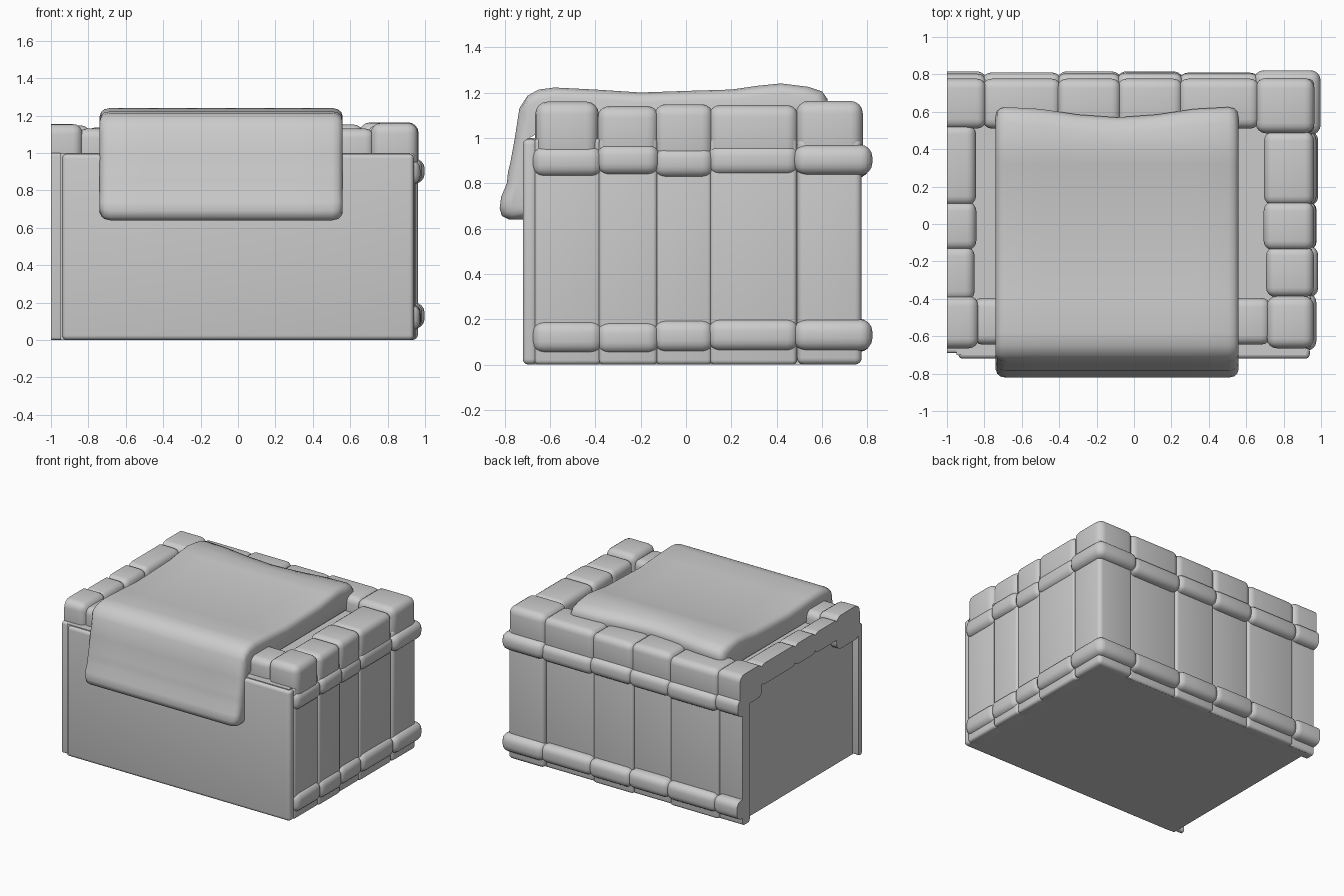
import bpy, bmesh, random
from math import radians
from mathutils import Vector

if "Cube" in bpy.data.objects:
    bpy.data.objects.remove(bpy.data.objects["Cube"])

random.seed(4)
CUT = -1.0  # flat plane that trims the left end


def finish(name, bm, angle=50):
    # trim everything beyond the left plane, then make a smooth object
    if min(v.co.x for v in bm.verts) < CUT - 1e-4:
        res = bmesh.ops.bisect_plane(bm, geom=bm.verts[:] + bm.edges[:] + bm.faces[:],
                                     plane_co=(CUT, 0, 0), plane_no=(-1, 0, 0), clear_outer=True)
        edges = [g for g in res["geom_cut"] if isinstance(g, bmesh.types.BMEdge)]
        bmesh.ops.holes_fill(bm, edges=edges)
    bmesh.ops.recalc_face_normals(bm, faces=bm.faces)
    me = bpy.data.meshes.new(name)
    bm.to_mesh(me)
    bm.free()
    ob = bpy.data.objects.new(name, me)
    bpy.context.collection.objects.link(ob)
    bpy.ops.object.select_all(action='DESELECT')
    bpy.context.view_layer.objects.active = ob
    ob.select_set(True)
    bpy.ops.object.shade_smooth_by_angle(angle=radians(angle))
    return ob


def rbox(name, x, y, z, r=0.03, seg=4):
    # rounded box from three ranges
    bm = bmesh.new()
    bmesh.ops.create_cube(bm, size=1)
    for v in bm.verts:
        v.co = Vector([lo if c < 0 else hi for c, (lo, hi) in zip(v.co, (x, y, z))])
    if r:
        r = min([r] + [(b - a) * 0.48 for a, b in (x, y, z)])
        bmesh.ops.bevel(bm, geom=bm.edges[:], offset=r, segments=seg, profile=0.5, affect='EDGES')
    return finish(name, bm)


def jit(a):
    return random.uniform(-a, a)


# inner box and front slab
rbox("inner_box", (-0.95, 0.92), (-0.70, 0.73), (0, 1.0), 0)
rbox("front_panel", (-0.94, 0.94), (-0.72, -0.655), (0, 0.995), 0.025)
rbox("front_left_strip", (-1.1, -0.92), (-0.69, -0.65), (0, 1.0), 0.015)

# right side: wall panels, two bands and puffy top blocks
ys = [-0.665, -0.38, -0.13, 0.11, 0.485]
for i, (a, b) in enumerate(zip(ys, ys[1:])):
    o = 0.945 + (0.008 if i % 2 else 0)
    rbox("side_panel", (0.85, o), (a - 0.004, b + 0.004), (0, 1.0), 0.02)
    for z0, z1 in ((0.055, 0.195), (0.83, 0.965)):
        d = jit(0.008)
        rbox("side_band", (0.85, 0.98 + jit(0.008)), (a - 0.012, b + 0.012), (z0 + d, z1 + d), 0.05)
    if i > 0:
        rbox("side_top_block", (0.70 + jit(0.012), 0.962), (a - 0.01, b + 0.01), (0.9, 1.143 + jit(0.006)), 0.05)

# back: wall panels, two bands and puffy top blocks
xs = [-1.2, -0.8, -0.4, -0.08, 0.25, 0.66]
for i, (a, b) in enumerate(zip(xs, xs[1:])):
    o = 0.745 + (0.015 if i % 2 else 0)
    rbox("back_panel", (a - 0.004, b + 0.004), (0.66, o), (0, 1.0), 0.02)
    for z0, z1 in ((0.055, 0.195), (0.83, 0.965)):
        d = jit(0.008)
        rbox("back_band", (a - 0.012, b + 0.012), (0.66, 0.81 + jit(0.008)), (z0 + d, z1 + d), 0.05)
    rbox("back_top_block", (a - 0.01, b + 0.01), (0.51, 0.777), (0.9, 1.145 + jit(0.01)), 0.05)

# back right corner post with its bands
rbox("corner_post", (0.66, 0.962), (0.49, 0.775), (0, 1.0), 0.03)
rbox("corner_top_block", (0.65, 0.965), (0.485, 0.78), (0.9, 1.163), 0.055)
for z0, z1 in ((0.06, 0.2), (0.835, 0.97)):
    rbox("corner_band", (0.64, 0.998), (0.475, 0.822), (z0, z1), 0.055)

# front corner blocks and the rail between them
rbox("front_right_block", (0.71, 0.962), (-0.665, -0.385), (0.9, 1.16), 0.055)
rbox("front_right_rail", (0.5, 0.73), (-0.645, -0.395), (0.9, 1.13), 0.05)
rbox("front_left_block", (-1.2, -0.83), (-0.665, -0.385), (0.9, 1.155), 0.055)
rbox("front_left_rail", (-0.86, -0.65), (-0.645, -0.395), (0.9, 1.13), 0.05)

# left top blocks, trimmed by the left plane
yl = [-0.40, -0.13, 0.11, 0.52]
for a, b in zip(yl, yl[1:]):
    rbox("left_top_block", (-1.15, -0.845 + jit(0.008)), (a - 0.01, b + 0.01), (0.98, 1.14 + jit(0.006)), 0.05)

# recessed lid between the blocks
rbox("lid", (-0.88, 0.74), (-0.45, 0.55), (0.95, 1.04), 0)

# draped cushion: side profile (y, z) swept across the width
profile = [(0.58, 1.05), (0.62, 1.12), (0.625, 1.17), (0.60, 1.205), (0.54, 1.225), (0.42, 1.24),
           (0.32, 1.23), (0.2, 1.213), (0.0, 1.207), (-0.2, 1.2), (-0.4, 1.213), (-0.58, 1.222),
           (-0.65, 1.213), (-0.70, 1.185), (-0.735, 1.13), (-0.755, 1.0), (-0.775, 0.89),
           (-0.785, 0.85), (-0.79, 0.80), (-0.815, 0.74), (-0.822, 0.69), (-0.812, 0.655),
           (-0.78, 0.64), (-0.72, 0.64), (-0.69, 0.66), (-0.69, 1.0), (-0.6, 1.05)]
bm = bmesh.new()
stations = [(-0.74, 0.045, 0), (-0.732, 0.022, 0), (-0.715, 0.007, 0), (-0.685, 0, 0), (-0.5, 0, -0.01),
            (-0.3, 0, -0.04), (-0.09, 0, -0.055), (0.12, 0, -0.04), (0.32, 0, -0.01),
            (0.505, 0, 0), (0.535, 0.007, 0), (0.552, 0.022, 0), (0.56, 0.045, 0)]
rings = []
for x, inset, back in stations:
    ring = []
    for y, z in profile:
        # round the ends inwards and dip the back edge in the middle
        yy = y + back if y > 0.5 else y
        yy += inset if y < -0.7 else (-inset if y > 0.5 else 0)
        zz = z - inset if z > 1.1 else (z + inset if z < 0.7 else z)
        ring.append(bm.verts.new((x, yy, zz)))
    rings.append(ring)
n = len(profile)
for r0, r1 in zip(rings, rings[1:]):
    for k in range(n):
        bm.faces.new((r0[k], r0[(k + 1) % n], r1[(k + 1) % n], r1[k]))
bm.faces.new(rings[0])
bm.faces.new(rings[-1])
finish("draped_cushion", bm, 60)
